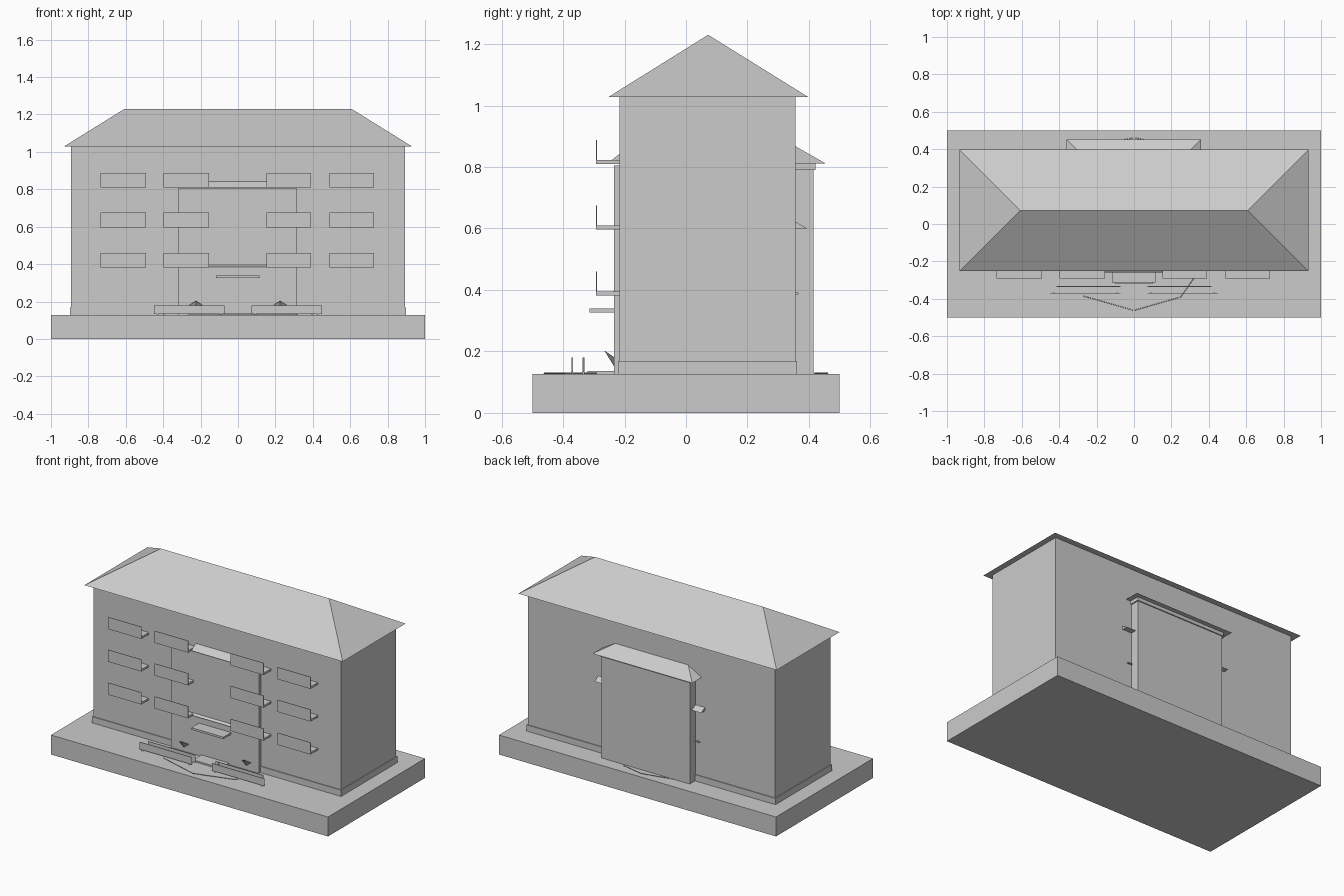
import bpy

if "Cube" in bpy.data.objects:
    bpy.data.objects.remove(bpy.data.objects["Cube"])

grey = bpy.data.materials.new("plain_grey")
grey.diffuse_color = (0.6, 0.6, 0.6, 1)
grey.use_nodes = True
grey.node_tree.nodes["Principled BSDF"].inputs["Base Color"].default_value = grey.diffuse_color


def mesh(name, verts, faces):
    me = bpy.data.meshes.new(name)
    me.from_pydata(verts, [], faces)
    me.materials.append(grey)
    ob = bpy.data.objects.new(name, me)
    bpy.context.collection.objects.link(ob)
    return ob


def solid(name, bottom, top):
    """Closed solid between two four-point rings, ordered anticlockwise from above."""
    sides = [(i, (i + 1) % 4, 4 + (i + 1) % 4, 4 + i) for i in range(4)]
    return mesh(name, bottom + top, [(3, 2, 1, 0), (4, 5, 6, 7)] + sides)


def rect(x0, x1, y0, y1, z):
    return [(x0, y0, z), (x1, y0, z), (x1, y1, z), (x0, y1, z)]


def box(name, x0, x1, y0, y1, z0, z1):
    return solid(name, rect(x0, x1, y0, y1, z0), rect(x0, x1, y0, y1, z1))


def lean_to(name, x0, x1, wall, edge, z0, z1, inset=0.0):
    """Sloped roof running from a wall line down to an outer edge."""
    a, b = (x0 + inset, wall, z1), (x1 - inset, wall, z1)
    v = [(x0, wall, z0), (x1, wall, z0), (x1, edge, z0), (x0, edge, z0), a, b]
    f = [(0, 1, 2, 3), (0, 4, 5, 1), (3, 2, 5, 4), (0, 3, 4), (1, 5, 2)]
    if edge < wall:
        f = [tuple(reversed(q)) for q in f]
    return mesh(name, v, f)


# Ground block, main block and plinth
box("ground_block", -1, 1, -0.5, 0.5, 0, 0.127)
box("main_walls", -0.893, 0.893, -0.216, 0.356, 0.127, 1.028)
box("plinth", -0.899, 0.899, -0.221, 0.361, 0.127, 0.168)

# Hipped main roof
eaves = rect(-0.932, 0.932, -0.252, 0.397, 1.028)
mesh("main_roof", eaves + [(-0.607, 0.072, 1.23), (0.607, 0.072, 1.23)],
     [(3, 2, 1, 0), (0, 1, 5, 4), (1, 2, 5), (2, 3, 4, 5), (3, 0, 4)])

# Rear stair block with hipped lean-to roof and cornice
box("rear_block", -0.318, 0.318, 0.35, 0.415, 0.127, 0.812)
box("rear_cornice", -0.325, 0.325, 0.35, 0.422, 0.79, 0.812)
lean_to("rear_roof", -0.362, 0.358, 0.355, 0.453, 0.812, 0.868, 0.098)

# Small hoods and ledges on the back wall beside the rear block
for s in (-1, 1):
    lo, hi = sorted((s * 0.318, s * 0.385))
    lean_to("rear_side_hood", lo, hi, 0.356, 0.394, 0.6, 0.622)
    lo, hi = sorted((s * 0.318, s * 0.35))
    box("rear_side_ledge", lo, hi, 0.35, 0.366, 0.385, 0.391)

# Front central bay with sloped ledges and entrance canopy
box("front_bay", -0.32, 0.316, -0.235, -0.21, 0.127, 0.805)
lean_to("upper_bay_ledge", -0.155, 0.152, -0.216, -0.258, 0.81, 0.843)
lean_to("lower_bay_ledge", -0.155, 0.152, -0.216, -0.25, 0.385, 0.41)
box("entrance_canopy", -0.117, 0.114, -0.314, -0.23, 0.327, 0.34)
box("entrance_step", -0.1, 0.1, -0.32, -0.23, 0.127, 0.137)

# Balconies: a floor slab and a thin front panel each
for z in (0.382, 0.597, 0.81):
    for x0, x1 in ((-0.735, -0.493), (-0.397, -0.155), (0.152, 0.39), (0.488, 0.728)):
        box("balcony_floor", x0, x1, -0.292, -0.212, z, z + 0.013)
        box("balcony_panel", x0, x1, -0.292, -0.289, z, z + 0.078)

# Low fence panels in front of the entrance
for s in (-1, 1):
    for y, outer, z0, z1 in ((-0.37, 0.45, 0.133, 0.18), (-0.334, 0.415, 0.133, 0.18)):
        lo, hi = sorted((s * 0.073, s * outer))
        box("fence_panel", lo, hi, y - 0.002, y + 0.002, z0, z1)
        for x in (lo + 0.02, hi - 0.02):
            box("fence_post", x - 0.004, x + 0.004, y - 0.003, y + 0.003, 0.127, z1)
    # Small wedge vents at the foot of the bay
    c = s * 0.225
    mesh("wall_vent", [(c - 0.035, -0.235, 0.182), (c + 0.035, -0.235, 0.182),
                       (c, -0.266, 0.203), (c, -0.235, 0.153)],
         [(0, 2, 1), (0, 3, 2), (1, 2, 3), (0, 1, 3)])


# Thin kerb lines along the paths
def kerb(name, pts):
    cu = bpy.data.curves.new(name, "CURVE")
    cu.dimensions = "3D"
    cu.bevel_depth = 0.002
    cu.bevel_resolution = 0
    sp = cu.splines.new("POLY")
    sp.points.add(len(pts) - 1)
    for p, (x, y) in zip(sp.points, pts):
        p.co = (x, y, 0.129, 1)
    cu.materials.append(grey)
    bpy.context.collection.objects.link(bpy.data.objects.new(name, cu))


kerb("front_kerb", [(-0.27, -0.385), (0, -0.462), (0.25, -0.39), (0.32, -0.29)])
kerb("rear_kerb", [(-0.2, 0.418), (0, 0.462), (0.15, 0.43)])
